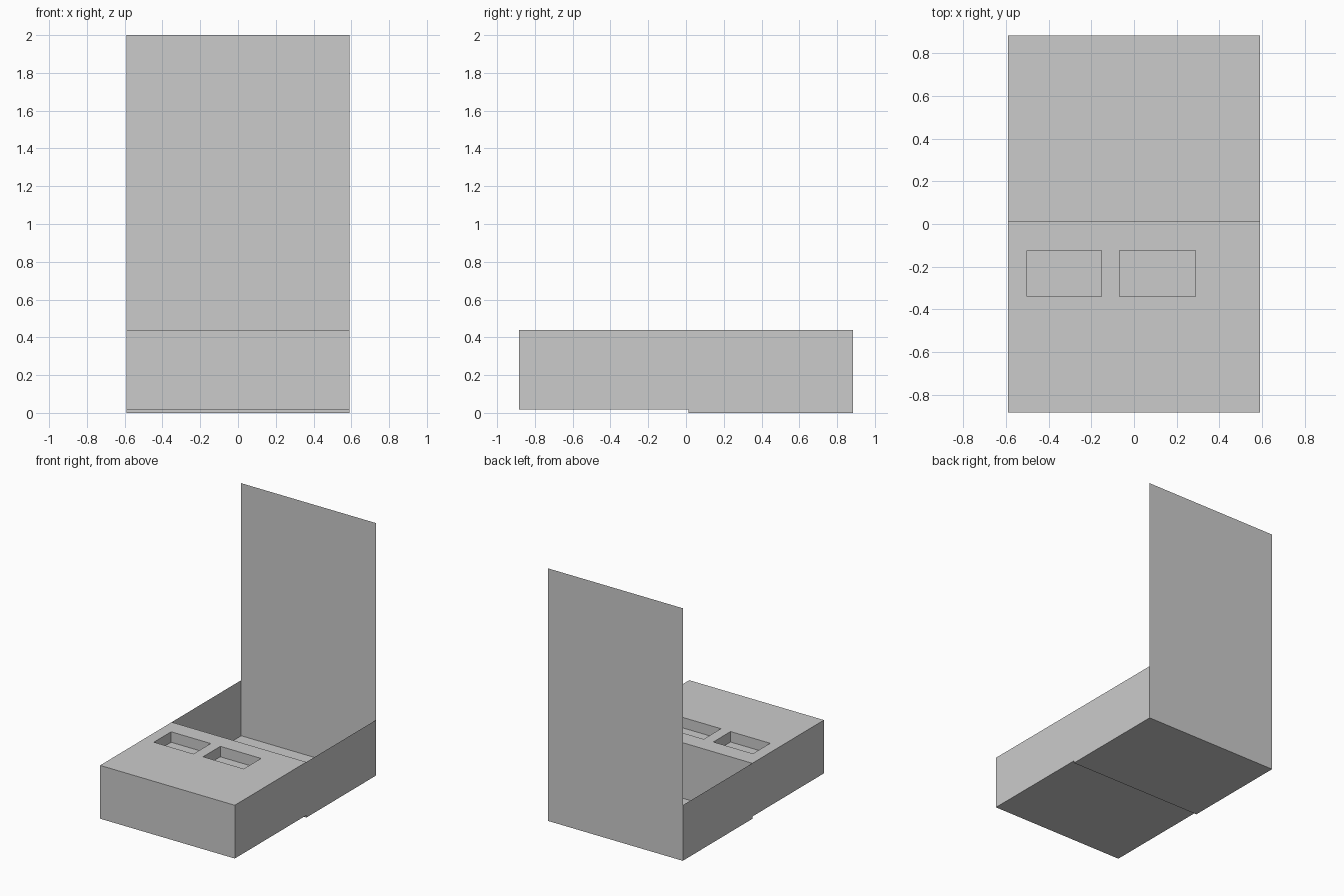
import bpy

if "Cube" in bpy.data.objects:
    bpy.data.objects.remove(bpy.data.objects["Cube"])

W, D = 0.59, 0.883            # half width, half depth
SPLIT = 0.013                 # where the front block meets the rear tray
BASE, TOP, TALL = 0.018, 0.44, 2.0
RECESS_Y = (-0.339, -0.123)
RECESS_DEPTH = 0.083


def mesh_object(name, verts, faces):
    mesh = bpy.data.meshes.new(name)
    mesh.from_pydata(verts, [], faces)
    mesh.update()
    obj = bpy.data.objects.new(name, mesh)
    bpy.context.collection.objects.link(obj)
    return obj


def box(name, x, y, z):
    verts = [(a, b, c) for c in z for b in y for a in x]
    faces = [(0, 2, 3, 1), (4, 5, 7, 6), (0, 1, 5, 4),
             (2, 6, 7, 3), (0, 4, 6, 2), (1, 3, 7, 5)]
    return mesh_object(name, verts, faces)


# Solid front block with two rectangular recesses in its top
front_block = box("front_block", (-W, W), (-D, SPLIT), (BASE, TOP))
for i, xs in enumerate([(-0.50, -0.153), (-0.069, 0.288)]):
    cutter = box(f"recess_cutter_{i}", xs, RECESS_Y, (TOP - RECESS_DEPTH, TOP + 0.1))
    cutter.hide_render = True
    mod = front_block.modifiers.new("recess", 'BOOLEAN')
    mod.operation, mod.solver, mod.object = 'DIFFERENCE', 'EXACT', cutter
    bpy.context.view_layer.objects.active = front_block
    bpy.ops.object.modifier_apply(modifier=mod.name)
    bpy.data.objects.remove(cutter, do_unlink=True)

# Thin open rear tray: floor, two side walls and the small step under the block
mesh_object("rear_tray",
            [(-W, SPLIT, 0), (W, SPLIT, 0), (W, D, 0), (-W, D, 0),
             (-W, SPLIT, TOP), (W, SPLIT, TOP), (W, D, TOP), (-W, D, TOP),
             (-W, SPLIT, BASE), (W, SPLIT, BASE)],
            [(0, 3, 2, 1), (1, 2, 6, 5, 9), (0, 8, 4, 7, 3), (0, 1, 9, 8)])

# Tall thin back panel
mesh_object("back_panel",
            [(-W, D, 0), (W, D, 0), (W, D, TALL), (-W, D, TALL)],
            [(0, 3, 2, 1)])
